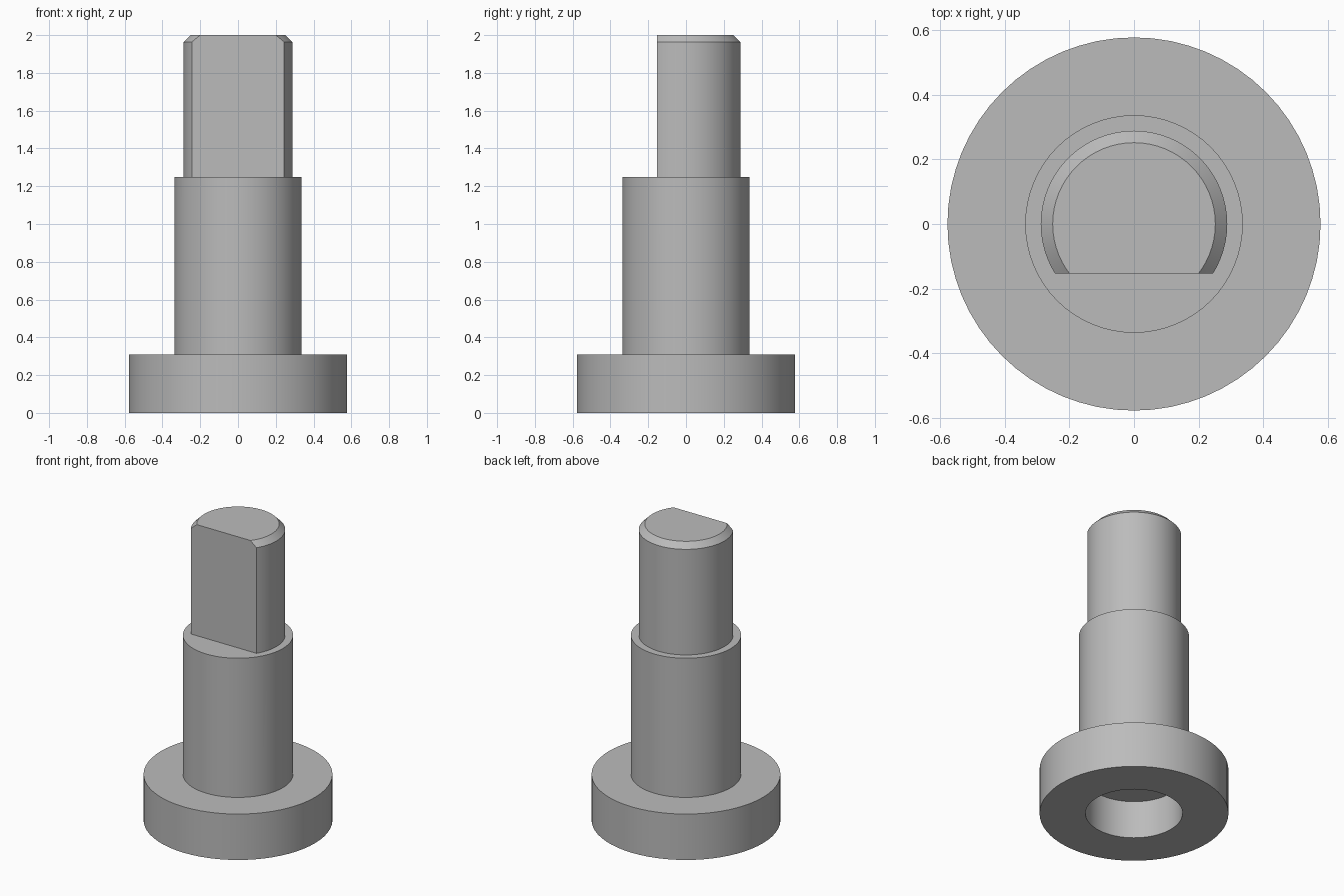
import bpy
import bmesh
from math import radians, tau
from mathutils import Matrix

if "Cube" in bpy.data.objects:
    bpy.data.objects.remove(bpy.data.objects["Cube"])

SEGMENTS = 64
SHOULDER_Z = 1.25
FLAT_Y = -0.153

steel = bpy.data.materials.new("grey_steel")
steel.use_nodes = True
grey = (0.5, 0.5, 0.5, 1)
steel.diffuse_color = grey
steel.node_tree.nodes["Principled BSDF"].inputs["Base Color"].default_value = grey


def make_object(name, bm):
    bmesh.ops.recalc_face_normals(bm, faces=bm.faces)
    mesh = bpy.data.meshes.new(name)
    bm.to_mesh(mesh)
    bm.free()
    mesh.materials.append(steel)
    obj = bpy.data.objects.new(name, mesh)
    bpy.context.collection.objects.link(obj)
    return obj


def lathe(name, profile):
    """Spin a (radius, z) profile around z and cap both ends."""
    bm = bmesh.new()
    verts = [bm.verts.new((r, 0, z)) for r, z in profile]
    edges = [bm.edges.new(pair) for pair in zip(verts, verts[1:])]
    bmesh.ops.spin(bm, geom=verts + edges, cent=(0, 0, 0), axis=(0, 0, 1),
                   angle=tau, steps=SEGMENTS, use_duplicate=False)
    bmesh.ops.remove_doubles(bm, verts=bm.verts, dist=0.0001)
    bmesh.ops.holes_fill(bm, edges=[e for e in bm.edges if e.is_boundary], sides=0)
    return make_object(name, bm)


# Stepped pin: blind bore, flange, shaft and chamfered tip in one solid
pin = lathe("stepped_pin", [
    (0.297, 0.255), (0.297, 0), (0.578, 0), (0.578, 0.31),
    (0.337, 0.31), (0.337, SHOULDER_Z), (0.289, SHOULDER_Z),
    (0.289, 1.963), (0.252, 2)])

# Block that mills the flat on the front of the tip
bm = bmesh.new()
bmesh.ops.create_cube(bm, size=1, matrix=Matrix.Translation(
    (0, FLAT_Y - 0.5, SHOULDER_Z + 0.5)))
cutter = make_object("flat_cutter", bm)
cutter.hide_render = True

cut = pin.modifiers.new("front_flat", 'BOOLEAN')
cut.operation = 'DIFFERENCE'
cut.solver = 'EXACT'
cut.object = cutter
bpy.context.view_layer.objects.active = pin
pin.select_set(True)
bpy.ops.object.modifier_apply(modifier=cut.name)
bpy.data.objects.remove(cutter)

bpy.ops.object.shade_smooth_by_angle(angle=radians(30))
